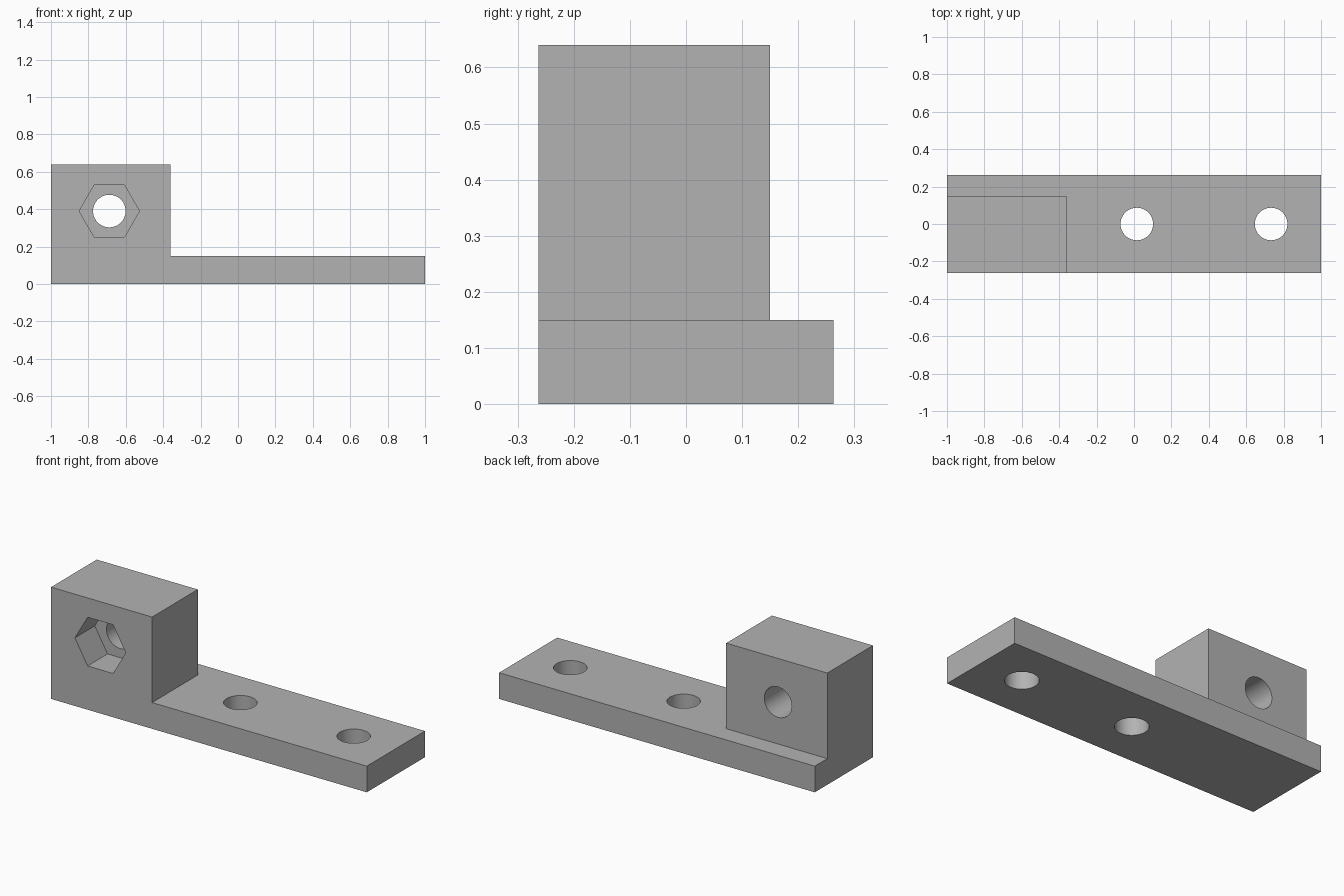
import bpy
from math import pi

cube = bpy.data.objects.get("Cube")
if cube:
    bpy.data.objects.remove(cube, do_unlink=True)

grey = bpy.data.materials.new("plain grey")
grey.use_nodes = True
COLOUR = (0.45, 0.45, 0.45, 1)
grey.diffuse_color = COLOUR
grey.node_tree.nodes["Principled BSDF"].inputs["Base Color"].default_value = COLOUR


def box(name, low, high):
    """Axis-aligned box between two corners."""
    centre = [(a + b) / 2 for a, b in zip(low, high)]
    bpy.ops.mesh.primitive_cube_add(size=1, location=centre)
    ob = bpy.context.object
    ob.name = name
    ob.scale = [b - a for a, b in zip(low, high)]
    bpy.ops.object.transform_apply(location=True, rotation=False, scale=True)
    ob.data.materials.append(grey)
    return ob


def prism(name, sides, radius, depth, location, rotation=(0, 0, 0)):
    """Round or many-sided cutter."""
    bpy.ops.mesh.primitive_cylinder_add(vertices=sides, radius=radius, depth=depth,
                                        location=location, rotation=rotation)
    ob = bpy.context.object
    ob.name = name
    ob.data.materials.append(grey)
    return ob


def combine(target, tool, operation):
    """Apply a boolean and discard the tool."""
    mod = target.modifiers.new(operation.lower(), "BOOLEAN")
    mod.operation = operation
    mod.solver = "EXACT"
    mod.object = tool
    bpy.context.view_layer.objects.active = target
    bpy.ops.object.modifier_apply(modifier=mod.name)
    bpy.data.objects.remove(tool, do_unlink=True)


HALF_DEPTH, PLATE_TOP = 0.263, 0.15
HOLE_RADIUS = 0.087

# Base plate with the raised block flush at its front and end
bracket = box("mounting_bracket", (-1, -HALF_DEPTH, 0), (1, HALF_DEPTH, PLATE_TOP))
block = box("clamp_block", (-1, -HALF_DEPTH, 0), (-0.36, 0.15, 0.64))
combine(bracket, block, "UNION")

# Screw holes through the plate
for x in (0.015, 0.733):
    combine(bracket, prism("screw_hole", 64, HOLE_RADIUS, 1, (x, 0, 0)), "DIFFERENCE")

# Bolt hole through the block, with a hexagonal nut pocket in the front
bolt_x, bolt_z = -0.688, 0.39
combine(bracket, prism("bolt_hole", 64, HOLE_RADIUS, 2, (bolt_x, 0, bolt_z),
                       (pi / 2, 0, 0)), "DIFFERENCE")
combine(bracket, prism("nut_pocket", 6, 0.161, 0.36, (bolt_x, -HALF_DEPTH, bolt_z),
                       (pi / 2, pi / 6, 0)), "DIFFERENCE")

# Smooth hole walls, sharp edges elsewhere
bpy.ops.object.select_all(action="DESELECT")
bracket.select_set(True)
bpy.context.view_layer.objects.active = bracket
bpy.ops.object.shade_smooth_by_angle(angle=pi / 6)
